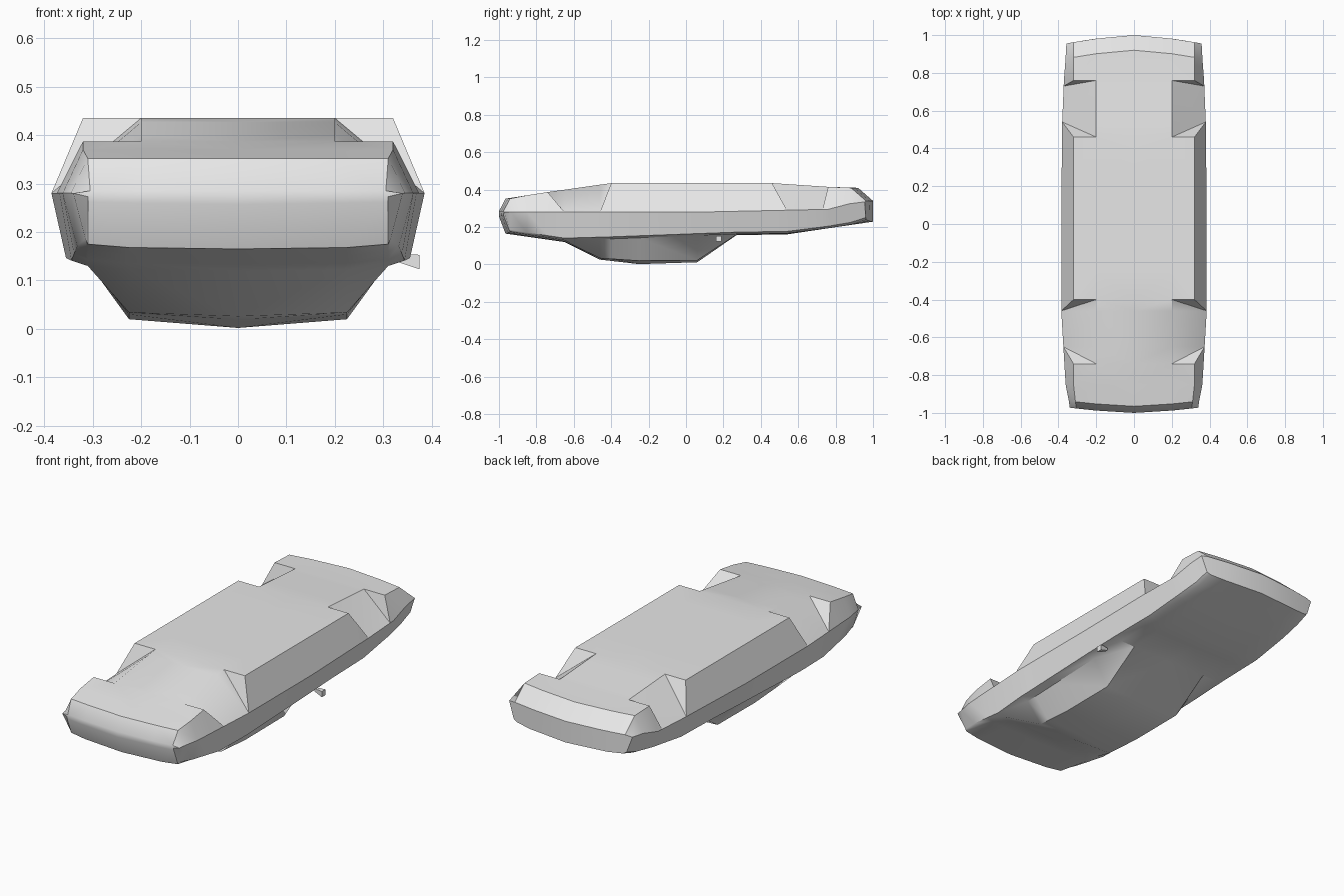
import bpy, bmesh, math

if "Cube" in bpy.data.objects:
    bpy.data.objects.remove(bpy.data.objects["Cube"])

grey = bpy.data.materials.new("light_grey")
grey.diffuse_color = (0.8, 0.8, 0.8, 1)
grey.use_nodes = True
grey.node_tree.nodes["Principled BSDF"].inputs["Base Color"].default_value = grey.diffuse_color

# Side-view and top-view profiles of the overturned car shell: (y, value)
FLOOR_Z = [(-1, .285), (-.965, .352), (-.74, .387), (-.4, .435), (.46, .435), (.76, .415), (.92, .41), (1, .34)]
SIDE_X = [(-1, .34), (-.85, .362), (-.46, .385), (.06, .385), (.54, .38), (.76, .371), (1, .358)]
SIDE_Z = [(-1, .28), (.06, .28), (.76, .295), (.92, .325), (1, .335)]
BELT_Z = [(-1, .262), (-.965, .175), (-.85, .16), (-.65, .13), (-.4, .137), (.27, .162), (.54, .166), (.92, .214), (1, .24)]
ROOF_Z = [(-1, .26), (-.965, .168), (-.65, .123), (-.46, .034), (-.25, .02), (.06, .022), (.27, .16), (.54, .164), (1, .232)]
CROWN = [(-.65, .003), (-.46, .008), (-.25, .018), (.06, .01), (.27, .003)]
WELLS = (-.65, -.46, .54, .73)
STATIONS = sorted((-1, -.965, -.85, -.74, -.4, -.25, .06, .27, .46, .76, .92, 1) + WELLS)


def at(profile, y):
    if y <= profile[0][0]:
        return profile[0][1]
    for (y0, v0), (y1, v1) in zip(profile, profile[1:]):
        if y <= y1:
            return v0 + (v1 - v0) * (y - y0) / (y1 - y0)
    return profile[-1][1]


bm = bmesh.new()


def ring(y):
    top, wx, wz, belt, roof = (at(p, y) for p in (FLOOR_Z, SIDE_X, SIDE_Z, BELT_Z, ROOF_Z))
    # in a wheel well the floor edge drops onto the side
    edge = (wx, wz) if y in WELLS else (min(.32, wx - .035), top)
    pts = [(0, top), (.2, top), edge, (wx, wz), (wx - .03, belt + .011),
           (.31, belt), (.225, roof), (0, roof - at(CROWN, y))]
    # both ends bow outwards in plan
    bow = .03 if y < -.9 else -.045 if y > .9 else 0
    return [bm.verts.new((x, y + bow * (x / .36) ** 1.5, z)) for x, z in pts]


rings = [ring(y) for y in STATIONS]

# Skin, with the floor strip split so that well walls are clean triangles
for i, (a, b) in enumerate(zip(rings, rings[1:])):
    opening = STATIONS[i] not in WELLS and STATIONS[i + 1] in WELLS
    for j in range(7):
        p, q, r, t = a[j], a[j + 1], b[j + 1], b[j]
        if j == 1 and opening:
            bm.faces.new((p, q, r))
            bm.faces.new((p, r, t))
        elif j == 1:
            bm.faces.new((p, q, t))
            bm.faces.new((q, r, t))
        else:
            bm.faces.new((p, q, r, t))

# Bumper faces closing both ends
for r in (rings[0], rings[-1]):
    for j in range(3):
        bm.faces.new((r[j], r[j + 1], r[6 - j], r[7 - j]))

# Mirror the half shell
dup = bmesh.ops.duplicate(bm, geom=bm.verts[:] + bm.edges[:] + bm.faces[:])["geom"]
for v in dup:
    if isinstance(v, bmesh.types.BMVert):
        v.co.x = -v.co.x
bmesh.ops.remove_doubles(bm, verts=bm.verts[:], dist=0.0005)
bmesh.ops.dissolve_degenerate(bm, dist=0.0002, edges=bm.edges[:])
bmesh.ops.recalc_face_normals(bm, faces=bm.faces[:])


def finish(bm, name, angle):
    me = bpy.data.meshes.new(name)
    bm.to_mesh(me)
    bm.free()
    ob = bpy.data.objects.new(name, me)
    bpy.context.collection.objects.link(ob)
    me.materials.append(grey)
    bpy.ops.object.select_all(action='DESELECT')
    ob.select_set(True)
    bpy.context.view_layer.objects.active = ob
    bpy.ops.object.shade_smooth_by_angle(angle=math.radians(angle))


finish(bm, "car_body", 35)

# Single side mirror, a small wedge narrowing towards the body
bm = bmesh.new()
bmesh.ops.create_cube(bm, size=1)
for v in bm.verts:
    outer = v.co.x > 0
    k = .03 if outer else .015
    v.co = (.375 if outer else .328, .175 + v.co.y * k,
            (.138 if outer else .146) + v.co.z * k)
finish(bm, "side_mirror", 30)
